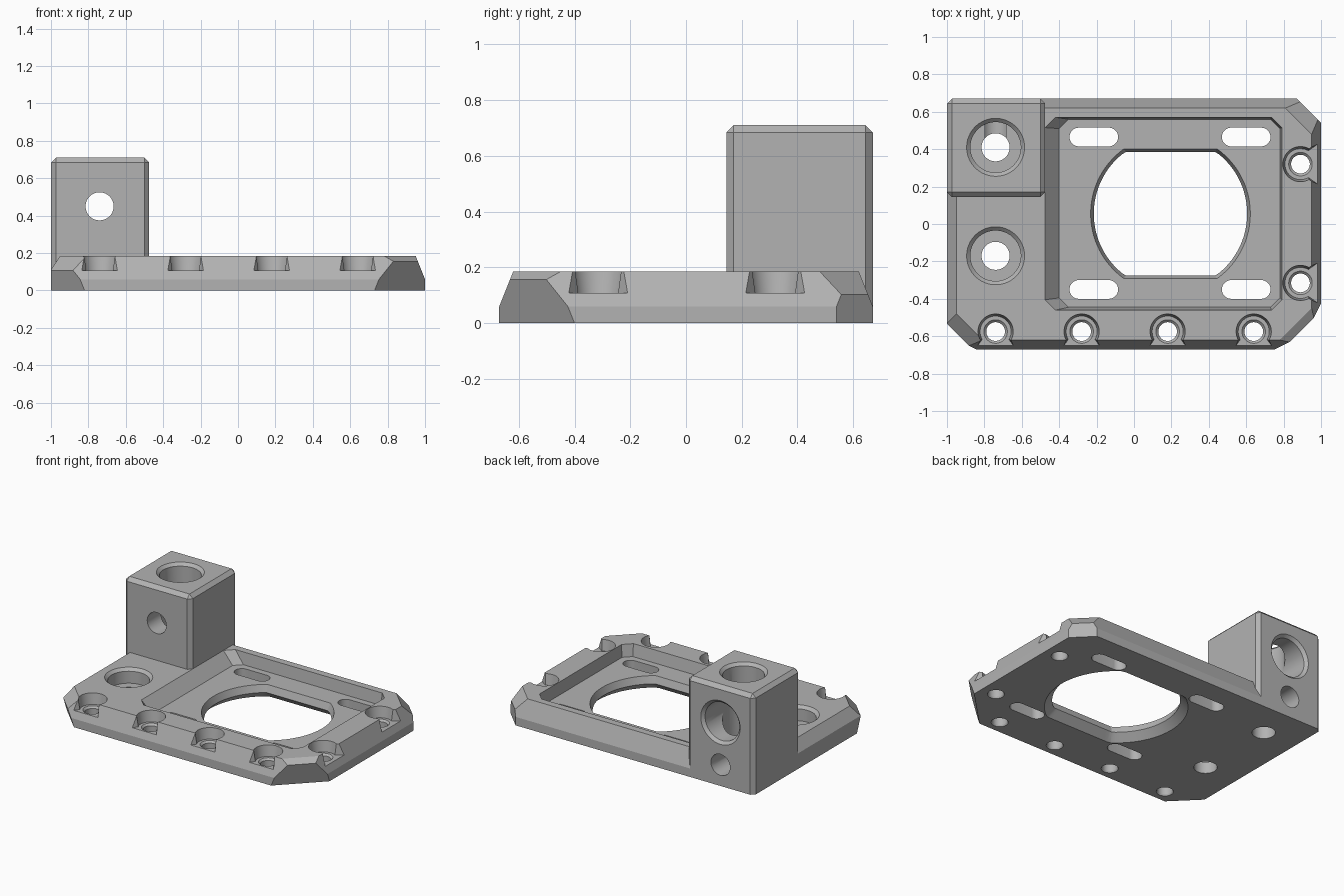
import bpy, bmesh
from math import pi, cos, sin
from mathutils import Vector, Matrix

cube = bpy.data.objects.get("Cube")
if cube:
    bpy.data.objects.remove(cube)

grey = bpy.data.materials.new("matte grey")
grey.use_nodes = True
colour = (0.45, 0.45, 0.45, 1)
grey.diffuse_color = colour
grey.node_tree.nodes["Principled BSDF"].inputs["Base Color"].default_value = colour

X, Y, H = 1.0, 0.67, 0.185      # plate half sizes and height
BX, BY = -0.74, 0.41            # block centre


def make_object(name, bm):
    bmesh.ops.recalc_face_normals(bm, faces=bm.faces)
    mesh = bpy.data.meshes.new(name)
    bm.to_mesh(mesh)
    bm.free()
    mesh.materials.append(grey)
    obj = bpy.data.objects.new(name, mesh)
    bpy.context.collection.objects.link(obj)
    return obj


def box(bm, lo, hi):
    lo, hi = Vector(lo), Vector(hi)
    size = Matrix.Diagonal((*(hi - lo), 1))
    bmesh.ops.create_cube(bm, size=1, matrix=Matrix.Translation((lo + hi) / 2) @ size)


def loft(name, rings, matrix=Matrix()):
    """Closed solid through a stack of (outline, height) rings."""
    bm = bmesh.new()
    loops = [[bm.verts.new(matrix @ Vector((x, y, z))) for x, y in pts] for pts, z in rings]
    for a, b in zip(loops, loops[1:]):
        for i in range(len(a)):
            j = (i + 1) % len(a)
            bm.faces.new((a[i], a[j], b[j], b[i]))
    bm.faces.new(loops[0][::-1])
    bm.faces.new(loops[-1])
    return make_object(name, bm)


def circle(r, flat=9, stretch=0, n=56):
    """Circle, optionally clipped in y or stretched into a slot in x."""
    pts = []
    for i in range(n):
        a = 2 * pi * (i + 0.5) / n
        x, y = r * cos(a), r * sin(a)
        pts.append((x + (stretch if x > 0 else -stretch), max(-flat, min(flat, y))))
    return pts


def lathe(name, profile, matrix):
    return loft(name, [(circle(r), z) for r, z in profile], matrix)


def combine(target, tool, operation="DIFFERENCE"):
    mod = target.modifiers.new("cut", "BOOLEAN")
    mod.object, mod.operation, mod.solver = tool, operation, "EXACT"
    bpy.context.view_layer.objects.active = target
    bpy.ops.object.modifier_apply(modifier=mod.name)
    bpy.data.objects.remove(tool)


def at(x, y, z=0):
    return Matrix.Translation((x, y, z))


# Base plate: box trimmed by sloping sides and cut corners
bm = bmesh.new()
box(bm, (-X, -Y, 0), (X, Y, H))
planes = [
    ((0, -Y, 0.06), (0, -0.125, 0.05)),
    ((0, Y, 0.06), (0, 0.125, 0.05)),
    ((X, 0, 0.06), (0.125, 0, 0.05)),
    ((-X, 0, 0.11), (-0.075, 0, 0.05)),
    ((0.7, -0.7, 0), (1, -1, -0.4)),
    ((0.7, -0.7, H), (0.03, -0.03, 0.065)),
    ((-0.745, -0.745, 0), (-1, -1, -0.4)),
    ((-0.715, -0.715, H), (-0.075, -0.075, 0.1)),
    ((0.77, 0.77, 0), (1, 1, 0)),
    ((0.715, 0.715, H), (0.075, 0.075, 0.1)),
    ((-0.815, 0.815, 0), (-1, 1, 0)),
]
for point, normal in planes:
    bmesh.ops.bisect_plane(bm, geom=bm.verts[:] + bm.edges[:] + bm.faces[:], dist=1e-5,
                           plane_co=point, plane_no=normal, clear_outer=True)
    bmesh.ops.holes_fill(bm, edges=[e for e in bm.edges if e.is_boundary], sides=0)
bracket = make_object("bracket_body", bm)

# Upright block with bevelled edges
bm = bmesh.new()
box(bm, (-X, 0.145, 0), (-0.475, Y, 0.71))
edges = [e for e in bm.edges if max(v.co.z for v in e.verts) > 0.1]
bmesh.ops.bevel(bm, geom=edges, offset=0.026, segments=1, affect="EDGES")
combine(bracket, make_object("block", bm), "UNION")


# Recess in the plate, with a wide ramp on its left edge
def cut_corner_rect(x0, x1, y0, y1, c):
    return [(x0 + c, y0), (x1 - c, y0), (x1, y0 + c), (x1, y1 - c),
            (x1 - c, y1), (x0 + c, y1), (x0, y1 - c), (x0, y0 + c)]


FLOOR = 0.1
top = cut_corner_rect(-0.475, 0.79, -0.46, 0.57, 0.055)
bottom = cut_corner_rect(-0.40, 0.78, -0.445, 0.56, 0.05)
combine(bracket, loft("recess", [(bottom, FLOOR), (top, H), (top, H + 0.02)]))

# Large central opening, flared underneath
opening = [(circle(r, r - 0.08, n=96), z) for r, z in
           [(0.47, -0.01), (0.41, 0.05), (0.427, FLOOR), (0.427, FLOOR + 0.02)]]
combine(bracket, loft("opening", opening, at(0.195, 0.055)))

# Adjustment slots
for x in (-0.215, 0.6):
    for y in (-0.35, 0.465):
        slot = circle(0.05, stretch=0.08)
        combine(bracket, loft("slot", [(slot, -0.1), (slot, 0.3)], at(x, y)))


# Counterbored holes: face height, floor height, far end
def counterbore(face, floor, end, matrix):
    profile = [(0.075, end), (0.075, floor), (0.135, floor),
               (0.135, face - 0.02), (0.16, face + 0.005), (0.16, face + 0.05)]
    combine(bracket, lathe("counterbore", profile, matrix))


face_back = Matrix.Rotation(-pi / 2, 4, "X")
counterbore(H, 0.08, -0.1, at(BX, -0.17))
counterbore(0.71, 0.2, -0.1, at(BX, BY))
counterbore(Y, 0.34, 0, at(BX, 0, 0.45) @ face_back)
combine(bracket, lathe("cross_hole", [(0.075, BY), (0.075, 0.8)], at(BX, 0, 0.15) @ face_back))

# Edge screw seats, opening outward through the sloping sides
seats = [(x, -0.575, 0) for x in (-0.74, -0.28, 0.18, 0.64)]
seats += [(0.89, y, pi / 2) for y in (0.32, -0.315)]
for x, y, turn in seats:
    m = at(x, y) @ Matrix.Rotation(turn, 4, "Z")
    seat_floor, seat_top = 0.108, H + 0.02
    combine(bracket, lathe("seat", [(0.083, seat_floor), (0.097, seat_top)], m))
    rings = []
    for w, z in ((0.07, seat_floor), (0.08, seat_top)):
        rings.append(([(-w, 0), (-w, -0.04), (-w - 0.035, -0.09), (-w - 0.035, -0.2),
                       (w + 0.035, -0.2), (w + 0.035, -0.09), (w, -0.04), (w, 0)], z))
    combine(bracket, loft("seat_mouth", rings, m))
    hole = [(0.06, -0.01), (0.05, 0.01), (0.05, 0.095), (0.063, seat_floor), (0.063, 0.13)]
    combine(bracket, lathe("screw_hole", hole, m))

bpy.ops.object.select_all(action="DESELECT")
bracket.select_set(True)
bpy.context.view_layer.objects.active = bracket
bpy.ops.object.shade_smooth_by_angle(angle=pi / 9)
